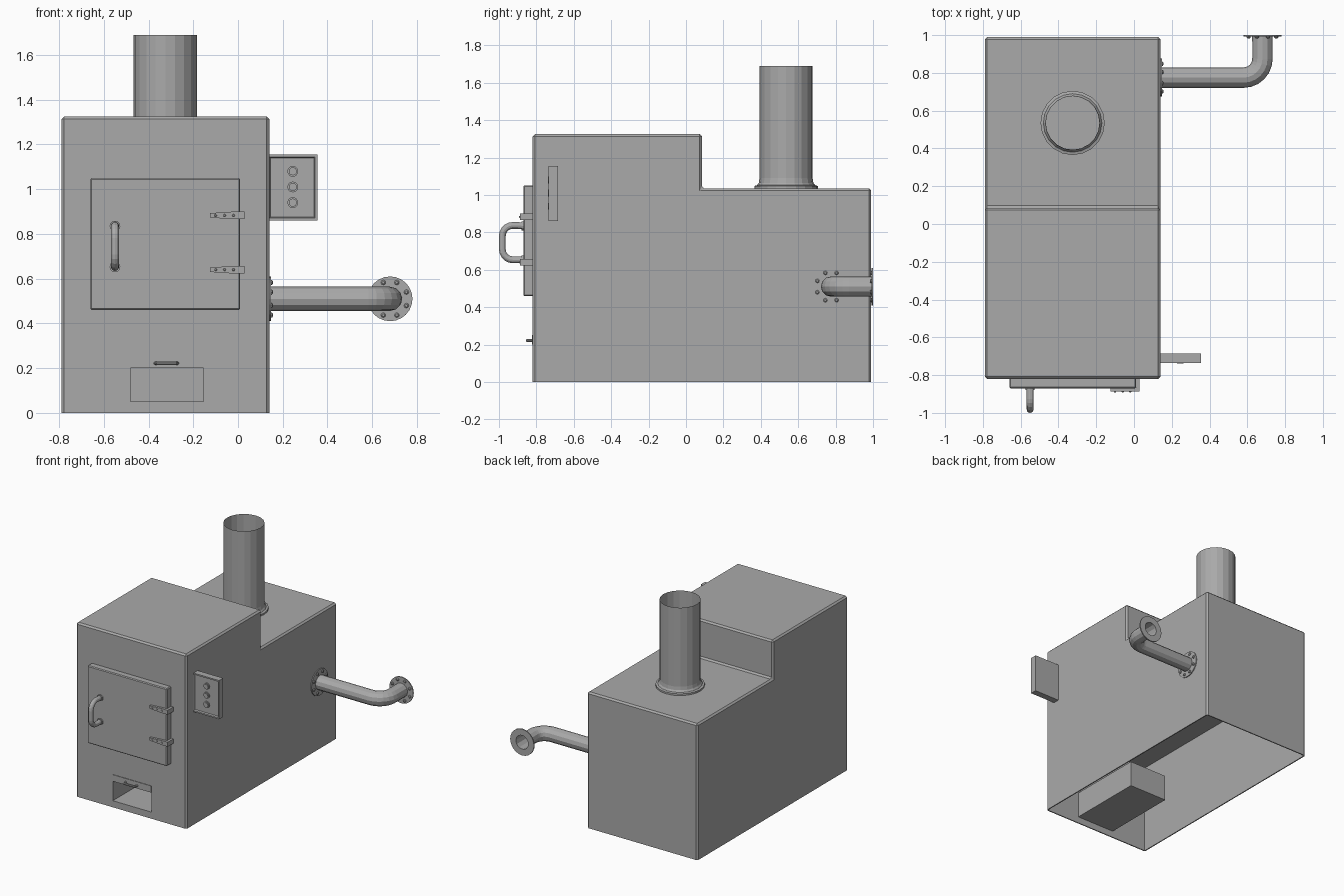
import bpy, bmesh, math
from mathutils import Vector

if "Cube" in bpy.data.objects:
    bpy.data.objects.remove(bpy.data.objects["Cube"], do_unlink=True)

steel = bpy.data.materials.new("grey steel")
steel.use_nodes = True
GREY = (0.4, 0.4, 0.4, 1)
steel.diffuse_color = GREY
steel.node_tree.nodes["Principled BSDF"].inputs["Base Color"].default_value = GREY

FACE_FRONT = (math.pi / 2, 0, 0)
FACE_LEFT = (0, math.pi / 2, 0)


def finish(name, bm, loc=(0, 0, 0), rot=(0, 0, 0)):
    mesh = bpy.data.meshes.new(name)
    bm.to_mesh(mesh)
    bm.free()
    ob = bpy.data.objects.new(name, mesh)
    bpy.context.collection.objects.link(ob)
    ob.location, ob.rotation_euler = loc, rot
    mesh.materials.append(steel)
    return ob


def prism(pts, place, a, b):
    """Extrude a 2D outline between depths a and b."""
    bm = bmesh.new()
    face = bm.faces.new([bm.verts.new(place(u, v, a)) for u, v in pts])
    ext = bmesh.ops.extrude_face_region(bm, geom=[face])["geom"]
    shift = Vector(place(0, 0, b)) - Vector(place(0, 0, a))
    bmesh.ops.translate(bm, vec=shift, verts=[g for g in ext if isinstance(g, bmesh.types.BMVert)])
    bmesh.ops.recalc_face_normals(bm, faces=bm.faces)
    return bm


def box(x, y, z, bevel=0):
    bm = prism([(x[0], z[0]), (x[1], z[0]), (x[1], z[1]), (x[0], z[1])],
               lambda u, v, d: (u, d, v), y[0], y[1])
    if bevel:
        bmesh.ops.bevel(bm, geom=bm.edges[:], offset=bevel, segments=1, affect='EDGES')
    return bm


def lathe(name, profile, loc, rot=(0, 0, 0), n=16):
    """Spin (radius, height) points around the local z axis."""
    bm = bmesh.new()
    rings = [[bm.verts.new((r * math.cos(k * math.tau / n), r * math.sin(k * math.tau / n), h))
              for k in range(n)] for r, h in profile]
    for lo, hi in zip(rings, rings[1:]):
        for k in range(n):
            j = (k + 1) % n
            bm.faces.new((lo[k], lo[j], hi[j], hi[k]))
    bmesh.ops.remove_doubles(bm, verts=bm.verts, dist=1e-5)
    return finish(name, bm, loc, rot)


def tube(name, pts, radius, caps=True, res=4):
    curve = bpy.data.curves.new(name, 'CURVE')
    curve.dimensions = '3D'
    curve.bevel_depth, curve.bevel_resolution = radius, res
    curve.use_fill_caps = caps
    spline = curve.splines.new('POLY')
    spline.points.add(len(pts) - 1)
    for p, co in zip(spline.points, pts):
        p.co = (*co, 1)
    ob = bpy.data.objects.new(name, curve)
    bpy.context.collection.objects.link(ob)
    curve.materials.append(steel)
    bpy.ops.object.select_all(action='DESELECT')
    ob.select_set(True)
    bpy.context.view_layer.objects.active = ob
    bpy.ops.object.convert(target='MESH')
    for poly in bpy.context.object.data.polygons:
        poly.use_smooth = False


def arc(cu, cv, r, start, end, steps=5):
    for i in range(steps + 1):
        t = math.radians(start + (end - start) * i / steps)
        yield cu + r * math.cos(t), cv + r * math.sin(t)


# Stepped furnace body, chamfered everywhere but the open bottom
outline = [(-0.82, 0), (0.99, 0), (0.99, 1.035), (0.085, 1.035), (0.085, 1.325), (-0.82, 1.325)]
bm = prism(outline, lambda u, v, d: (d, u, v), -0.79, 0.14)
upper = [e for e in bm.edges if max(v.co.z for v in e.verts) > 0.01]
bmesh.ops.bevel(bm, geom=upper, offset=0.012, segments=1, affect='EDGES')
body = finish("furnace_body", bm)

# Hollow underside and ash opening
ASH_X, ASH_Z = (-0.48, -0.155), (0.05, 0.25)
cutters = [finish("hollow_cutter", box((-0.782, 0.132), (-0.812, 0.982), (-0.1, 0.69))),
           finish("opening_cutter", box(ASH_X, (-0.9, -0.75), ASH_Z))]
bpy.context.view_layer.objects.active = body
for cutter in cutters:
    cutter.hide_render = True
    mod = body.modifiers.new("cut", 'BOOLEAN')
    mod.operation, mod.object = 'DIFFERENCE', cutter
    bpy.ops.object.modifier_apply(modifier=mod.name)
for cutter in cutters:
    bpy.data.objects.remove(cutter, do_unlink=True)

# Ash box open at the front, with a flap and a small pull
bm = box(ASH_X, (-0.812, -0.22), ASH_Z)
bmesh.ops.delete(bm, geom=[f for f in bm.faces if f.normal.y < -0.9], context='FACES')
finish("ash_box", bm)
finish("ash_flap", box(ASH_X, (-0.824, -0.814), (0.2, 0.25)))
tube("ash_flap_pull", [(-0.37, -0.82, 0.222), (-0.36, -0.85, 0.222),
                       (-0.28, -0.85, 0.222), (-0.27, -0.82, 0.222)], 0.008, res=2)

# Fire door and its bow handle
finish("fire_door", box((-0.66, 0.01), (-0.87, -0.815), (0.46, 1.05), 0.006))
bow = [(-0.865, 0.835), *arc(-0.925, 0.78, 0.057, 90, 180), *arc(-0.925, 0.71, 0.057, 180, 270), (-0.865, 0.653)]
tube("door_handle", [(-0.55, y, z) for y, z in bow], 0.018)
for z in (0.835, 0.653):
    lathe("handle_collar", [(0.024, 0), (0.024, 0.012), (0, 0.012)], (-0.55, -0.868, z), FACE_FRONT, 12)

# Tapered strap hinges with knuckles and rivets
for z in (0.883, 0.64):
    strap = [(-0.125, -0.01), (-0.02, -0.017), (0.03, -0.017),
             (0.03, 0.017), (-0.02, 0.017), (-0.125, 0.01)]
    finish("hinge_strap", prism(strap, lambda u, v, d: (u, d, v + z), -0.888, -0.865))
    finish("hinge_knuckle", box((0.012, 0.03), (-0.888, -0.815), (z - 0.017, z + 0.017)))
    for x in (-0.1, -0.06, -0.02):
        lathe("hinge_rivet", [(0.006, 0), (0.004, 0.004), (0, 0.004)], (x, -0.888, z), FACE_FRONT, 8)

# Control panel with a recessed face and three buttons
bm = box((0.13, 0.355), (-0.735, -0.685), (0.86, 1.155))
front = [f for f in bm.faces if f.normal.y < -0.9]
bmesh.ops.inset_region(bm, faces=front, thickness=0.015)
bmesh.ops.inset_region(bm, faces=front, thickness=0.006, depth=-0.012)
finish("control_panel", bm)
for z in (0.94, 1.01, 1.08):
    lathe("panel_button", [(0.024, 0), (0.024, 0.008), (0.018, 0.008), (0.018, 0.015), (0, 0.015)],
          (0.245, -0.723, z), FACE_FRONT)

# Open chimney with a flared collar
lathe("chimney", [(0.17, 1.03), (0.17, 1.048), (0.155, 1.052), (0.146, 1.065), (0.142, 1.09), (0.142, 1.69)],
      (-0.325, 0.535, 0), n=20)

# Water pipe elbow with bolted flanges at both ends
PIPE_Z = 0.51
bend = [(0.135, 0.775), *arc(0.58, 0.875, 0.1, -90, 0, 6), (0.68, 0.995)]
tube("water_pipe", [(x, y, PIPE_Z) for x, y in bend], 0.054, caps=False)
ring = [(0.052, 0), (0.1, 0), (0.1, 0.008), (0.052, 0.008), (0.052, 0)]
lathe("wall_flange", ring, (0.139, 0.775, PIPE_Z), FACE_LEFT, 24)
lathe("end_flange", ring, (0.68, 1.0, PIPE_Z), FACE_FRONT, 24)
bolt = [(0.011, 0), (0.011, 0.005), (0.006, 0.009), (0, 0.009)]
for k in range(8):
    t = (k + 0.5) * math.tau / 8
    du, dv = 0.079 * math.cos(t), 0.079 * math.sin(t)
    lathe("wall_flange_bolt", bolt, (0.147, 0.775 + du, PIPE_Z + dv), FACE_LEFT, 8)
    lathe("end_flange_bolt", bolt, (0.68 + du, 0.992, PIPE_Z + dv), FACE_FRONT, 8)
